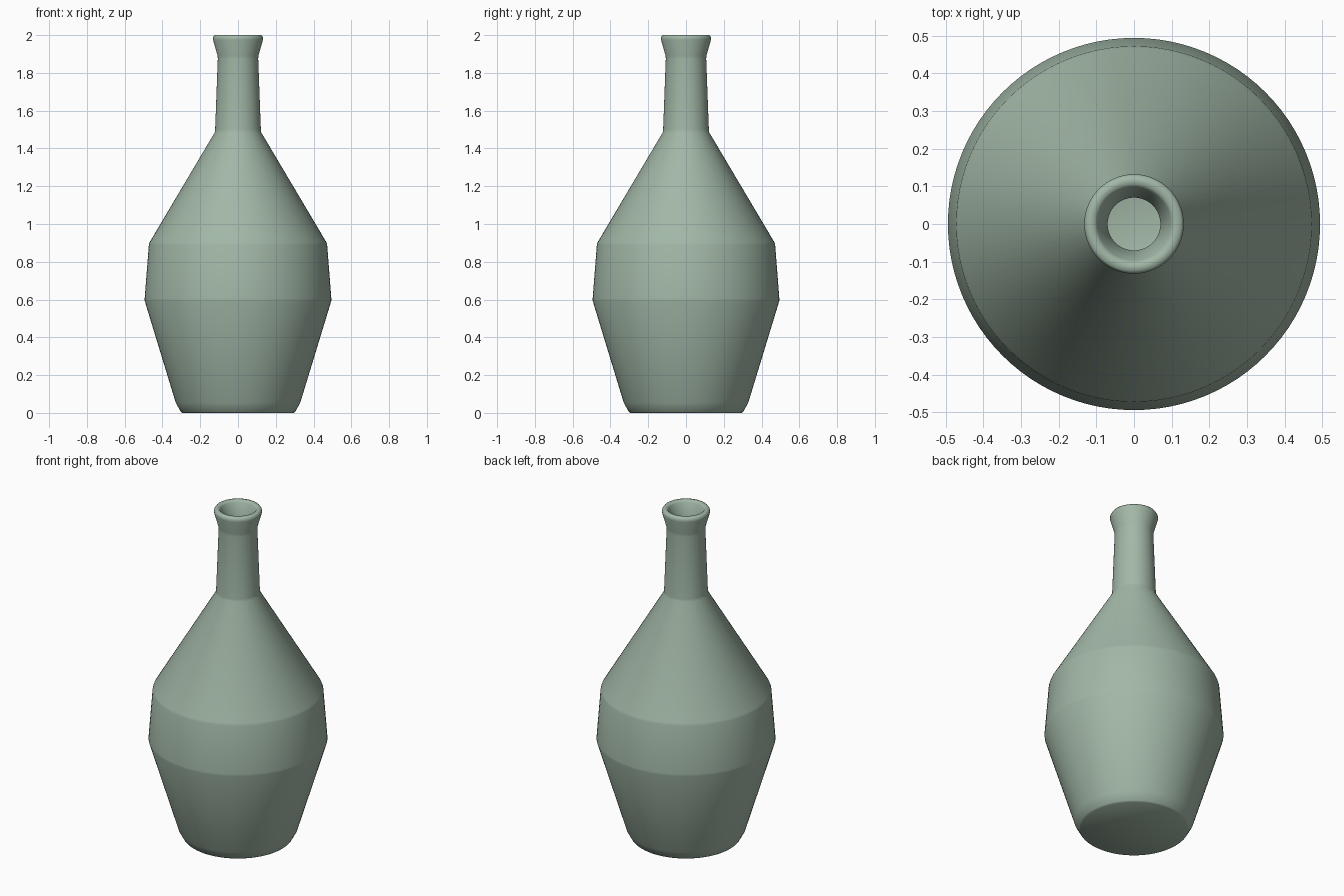
import bpy, bmesh, math

cube = bpy.data.objects.get("Cube")
if cube:
    bpy.data.objects.remove(cube, do_unlink=True)

# Single glaze colour
glaze = bpy.data.materials.new("sage_green_glaze")
glaze.use_nodes = True
colour = (0.36, 0.475, 0.385, 1.0)
glaze.diffuse_color = colour
shader = next(n for n in glaze.node_tree.nodes if n.type == 'BSDF_PRINCIPLED')
shader.inputs["Base Color"].default_value = colour
shader.inputs["Roughness"].default_value = 0.5

# Half profile as (radius, height): base, belly, shoulder, neck, flared lip
outer = [(0, 0), (0.295, 0), (0.303, 0.006), (0.33, 0.055),
         (0.494, 0.593), (0.494, 0.607), (0.472, 0.89), (0.467, 0.905),
         (0.123, 1.485), (0.121, 1.50), (0.107, 1.875), (0.108, 1.89),
         (0.132, 1.975), (0.132, 1.988), (0.125, 2.0)]
# Inside of the lip, then the hollow interior down to the floor
inner = [(0.105, 2.0), (0.097, 1.99), (0.07, 1.895), (0.07, 1.875),
         (0.085, 1.49), (0.435, 0.89), (0.459, 0.6), (0.297, 0.065),
         (0.28, 0.035), (0, 0.035)]


def lathe(name, profile, segments):
    """Revolve a half profile around the vertical axis."""
    bm = bmesh.new()
    verts = [bm.verts.new((r, 0, z)) for r, z in profile]
    edges = [bm.edges.new(pair) for pair in zip(verts, verts[1:])]
    bmesh.ops.spin(bm, geom=verts + edges, cent=(0, 0, 0), axis=(0, 0, 1),
                   angle=math.tau, steps=segments, use_merge=True)
    bmesh.ops.remove_doubles(bm, verts=bm.verts[:], dist=0.0001)
    bmesh.ops.recalc_face_normals(bm, faces=bm.faces[:])
    for face in bm.faces:
        face.smooth = True
    mesh = bpy.data.meshes.new(name)
    bm.to_mesh(mesh)
    bm.free()
    obj = bpy.data.objects.new(name, mesh)
    bpy.context.collection.objects.link(obj)
    mesh.materials.append(glaze)
    return obj


lathe("bottle_vase", outer + inner, 96)
